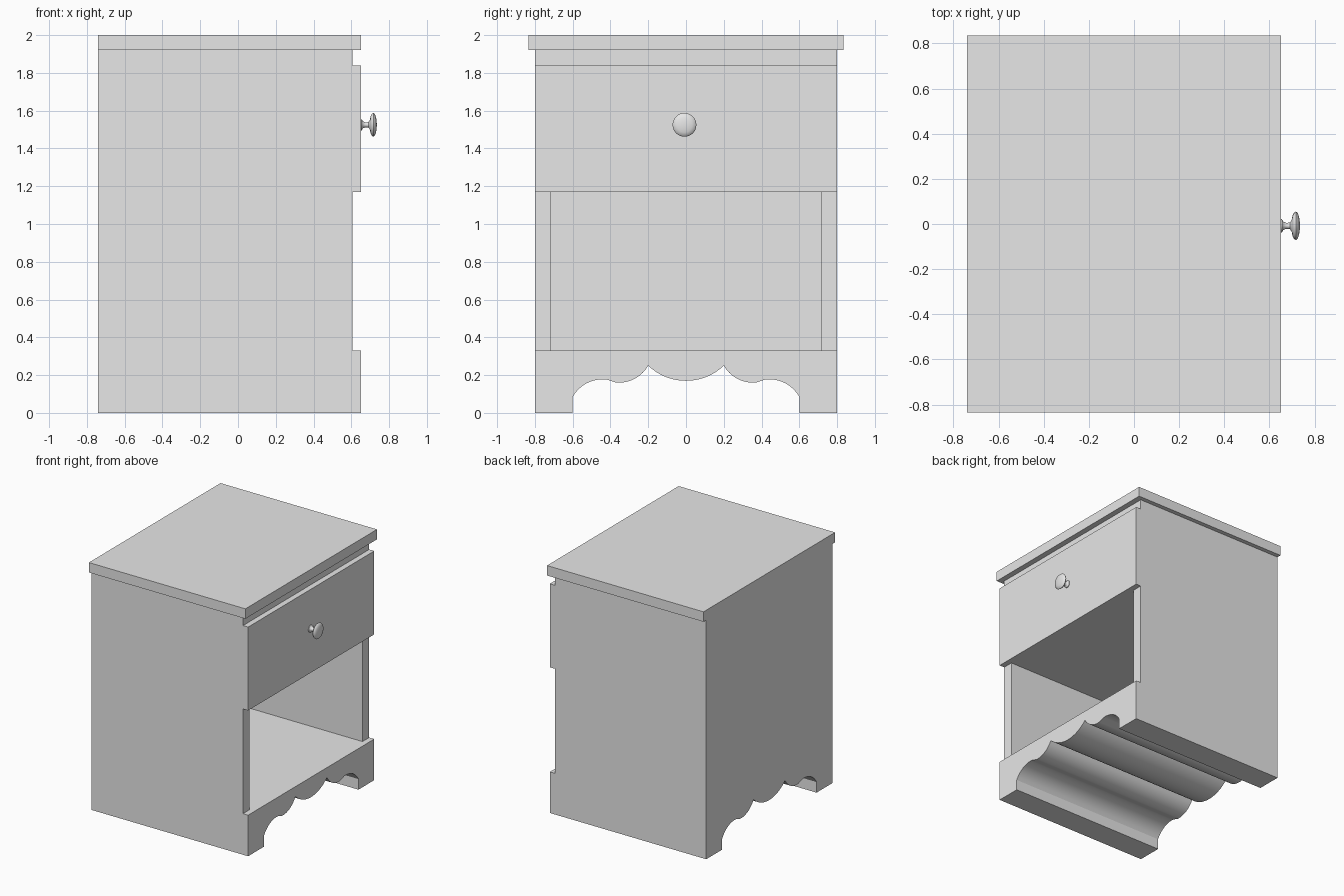
import bpy, bmesh, math
from mathutils import Vector

cube = bpy.data.objects.get("Cube")
if cube:
    bpy.data.objects.remove(cube, do_unlink=True)

# Single painted finish
paint = bpy.data.materials.new("light_grey_paint")
paint.use_nodes = True
grey = (0.8, 0.8, 0.8, 1)
paint.diffuse_color = grey
paint.node_tree.nodes["Principled BSDF"].inputs["Base Color"].default_value = grey


def finish(bm, name):
    bmesh.ops.recalc_face_normals(bm, faces=bm.faces[:])
    mesh = bpy.data.meshes.new(name)
    bm.to_mesh(mesh)
    bm.free()
    mesh.materials.append(paint)
    obj = bpy.data.objects.new(name, mesh)
    bpy.context.collection.objects.link(obj)
    return obj


def prism(name, points, offset):
    """Extrude a closed outline of 3D points along offset."""
    bm = bmesh.new()
    face = bm.faces.new([bm.verts.new(p) for p in points])
    result = bmesh.ops.extrude_face_region(bm, geom=[face], use_keep_orig=True)
    moved = [g for g in result["geom"] if isinstance(g, bmesh.types.BMVert)]
    bmesh.ops.translate(bm, verts=moved, vec=Vector(offset))
    return finish(bm, name)


def box(name, x0, x1, half_y, z0, z1):
    outline = [(x0, -half_y, z0), (x1, -half_y, z0), (x1, -half_y, z1), (x0, -half_y, z1)]
    return prism(name, outline, (0, 2 * half_y, 0))


def select_only(obj):
    bpy.ops.object.select_all(action="DESELECT")
    obj.select_set(True)
    bpy.context.view_layer.objects.active = obj


def cut(target, cutter):
    cutter.hide_render = True
    mod = target.modifiers.new("cut", "BOOLEAN")
    mod.operation = "DIFFERENCE"
    mod.solver = "EXACT"
    mod.object = cutter
    select_only(target)
    bpy.ops.object.modifier_apply(modifier=mod.name)
    bpy.data.objects.remove(cutter, do_unlink=True)


def arc(cy, cz, r, y0, y1, side, steps=12):
    """Points of a circle's upper (side 1) or lower (side -1) half."""
    ys = [y0 + (y1 - y0) * i / steps for i in range(steps + 1)]
    return [(y, cz + side * math.sqrt(r * r - (y - cy) ** 2)) for y in ys]


# Carcass: side outline with raised drawer front and plinth
BACK, FRONT, LIP = -0.74, 0.605, 0.65
SHELF, DRAWER, RAIL, TOP = 0.33, 1.17, 1.84, 1.92
outline = [(BACK, 0), (LIP, 0), (LIP, SHELF), (FRONT, SHELF), (FRONT, DRAWER),
           (LIP, DRAWER), (LIP, RAIL), (FRONT, RAIL), (FRONT, TOP), (BACK, TOP)]
carcass = prism("carcass", [(x, -0.8, z) for x, z in outline], (0, 1.6, 0))

# Open compartment under the drawer
cut(carcass, box("compartment_cutter", -0.655, 1, 0.715, SHELF, DRAWER))

# Scalloped underside running from front to back
half = [(0.6, -0.2)]
half += arc(0.44, -0.006, 0.184, 0.6, 0.42, 1)
half += arc(0.355, 0.338, 0.178, 0.37, 0.2, -1)
half += arc(0, 0.46, 0.29, 0.2, 0, -1)[1:]
scallop = half + [(-y, z) for y, z in reversed(half[:-1])]
cut(carcass, prism("scallop_cutter", [(-1, y, z) for y, z in scallop], (2, 0, 0)))
select_only(carcass)
bpy.ops.object.shade_smooth_by_angle(angle=math.radians(30))

# Overhanging top board
box("top_board", BACK, LIP, 0.835, TOP, 2)

# Turned drawer knob, lathed about the x axis
profile = [(0.645, 0), (0.645, 0.03), (0.655, 0.029), (0.662, 0.018), (0.675, 0.013),
           (0.69, 0.014), (0.698, 0.025), (0.702, 0.045), (0.709, 0.059), (0.717, 0.063),
           (0.725, 0.057), (0.731, 0.04), (0.734, 0.02), (0.735, 0)]
KNOB_Y, KNOB_Z = -0.008, 1.525
bm = bmesh.new()
verts = [bm.verts.new((x, KNOB_Y, KNOB_Z + r)) for x, r in profile]
edges = [bm.edges.new(pair) for pair in zip(verts, verts[1:])]
bmesh.ops.spin(bm, geom=verts + edges, cent=(0, KNOB_Y, KNOB_Z), axis=(1, 0, 0),
               angle=2 * math.pi, steps=32)
bmesh.ops.remove_doubles(bm, verts=bm.verts[:], dist=0.0002)
select_only(finish(bm, "drawer_knob"))
bpy.ops.object.shade_smooth_by_angle(angle=math.radians(40))
